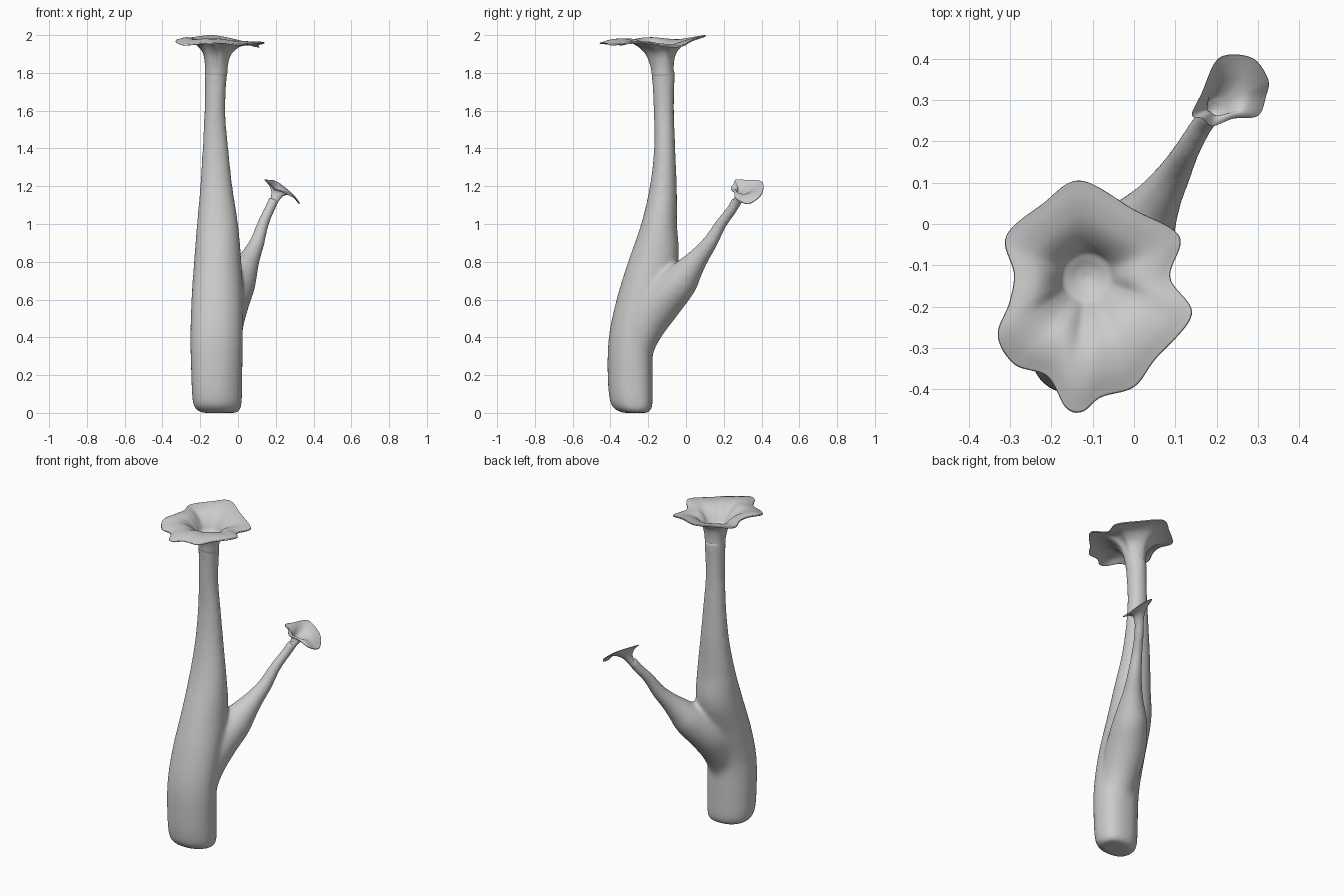
import bpy, bmesh, math
from mathutils import Vector

if "Cube" in bpy.data.objects:
    bpy.data.objects.remove(bpy.data.objects["Cube"])


def catmull(a, b, c, d, t):
    return [0.5 * (2 * q + (r - p) * t + (2 * p - 5 * q + 4 * r - s) * t * t
                   + (3 * q - p - 3 * r + s) * t ** 3) for p, q, r, s in zip(a, b, c, d)]


def spline(keys, steps, closed=False):
    n, out = len(keys), []
    pick = (lambda i: keys[i % n]) if closed else (lambda i: keys[max(0, min(n - 1, i))])
    for i in range(n if closed else n - 1):
        for k in range(steps):
            out.append(catmull(pick(i - 1), pick(i), pick(i + 1), pick(i + 2), k / steps))
    if not closed:
        out.append(list(keys[-1]))
    return out


def loft(bm, rings, start=True, end=True):
    loops = [[bm.verts.new(p) for p in ring] for ring in rings]
    for a, b in zip(loops, loops[1:]):
        for i in range(len(a)):
            j = (i + 1) % len(a)
            bm.faces.new((a[i], a[j], b[j], b[i]))
    if start:
        bm.faces.new(loops[0][::-1])
    if end:
        bm.faces.new(loops[-1])


def finish(bm, name):
    bmesh.ops.recalc_face_normals(bm, faces=bm.faces)
    for f in bm.faces:
        f.smooth = True
    me = bpy.data.meshes.new(name)
    bm.to_mesh(me)
    bm.free()
    ob = bpy.data.objects.new(name, me)
    bpy.context.collection.objects.link(ob)
    return ob


# Trunk: z, x min, x max, y min, y max
trunk = [(0.0, -0.19, -0.005, -0.335, -0.2), (0.015, -0.22, 0.012, -0.37, -0.185),
         (0.06, -0.24, 0.02, -0.402, -0.176), (0.2, -0.248, 0.023, -0.415, -0.176),
         (0.4, -0.252, 0.026, -0.409, -0.17), (0.6, -0.247, 0.028, -0.368, -0.11),
         (0.8, -0.233, 0.018, -0.307, -0.04), (1.0, -0.218, 0.001, -0.238, -0.047),
         (1.2, -0.201, -0.029, -0.192, -0.048), (1.4, -0.189, -0.05, -0.17, -0.056),
         (1.6, -0.179, -0.066, -0.172, -0.062), (1.82, -0.176, -0.056, -0.184, -0.058)]
rings = []
for z, x0, x1, y0, y1 in spline(trunk, 5):
    ring = []
    for i in range(48):
        a = 2 * math.pi * i / 48
        c, s = math.cos(a), math.sin(a)
        # squarer towards front-left and back-right, rounder on the other diagonal
        k = max(0, 1 - z / 1.1)
        n = 2 + (0.8 * k if c * s > 0 else -0.2 * k)
        ring.append(((x0 + x1) / 2 + (x1 - x0) / 2 * math.copysign(abs(c) ** (2 / n), c),
                     (y0 + y1) / 2 + (y1 - y0) / 2 * math.copysign(abs(s) ** (2 / n), s), z))
    rings.append(ring)
bm = bmesh.new()
loft(bm, rings)

# Side branch: x, y, z, radius
branch = [(-0.09, -0.29, 0.18, 0.095), (-0.085, -0.27, 0.34, 0.1), (-0.08, -0.22, 0.46, 0.108),
          (-0.057, -0.14, 0.58, 0.115), (-0.002, -0.037, 0.69, 0.098), (0.032, 0.016, 0.758, 0.076),
          (0.063, 0.065, 0.82, 0.056), (0.1, 0.126, 0.9, 0.042), (0.132, 0.185, 1.0, 0.033),
          (0.168, 0.245, 1.08, 0.030), (0.189, 0.27, 1.13, 0.031)]
path = spline(branch, 5)
rings = []
for i, p in enumerate(path):
    d = Vector(path[min(i + 1, len(path) - 1)][:3]) - Vector(path[max(i - 1, 0)][:3])
    u = d.cross(Vector((1, 0, 0))).normalized()
    v = d.normalized().cross(u)
    rings.append([Vector(p[:3]) + p[3] * (math.cos(2 * math.pi * k / 32) * u
                                          + math.sin(2 * math.pi * k / 32) * v) for k in range(32)])
loft(bm, rings)

# Fuse the trunk and branch into one soft body
stem = finish(bm, "forked_stem")
rem = stem.modifiers.new("Fuse", 'REMESH')
rem.mode = 'VOXEL'
rem.voxel_size = 0.01
rem.use_smooth_shade = True
sm = stem.modifiers.new("Soften", 'SMOOTH')
sm.factor = 0.5
sm.iterations = 28


def cap(name, outline, centre, neck, lean, radius, flare_z, thick, hump):
    """Funnel cap: flares from the neck circle out to a wavy rim and back in on top."""
    pts = spline(outline, 12, closed=True)
    cx, cy = centre
    pts.sort(key=lambda p: math.atan2(p[1] - cy, p[0] - cx))
    under = spline([(-0.03, -0.06), (0, 0.1), (0.01, 0.28), (0.04, 0.46), (0.09, 0.62), (0.18, 0.75),
                    (0.32, 0.86), (0.5, 0.95), (0.75, 1.0), (0.93, 1.0), (1, 1)], 3)
    top = spline([(0.988, 1), (0.93, 1), (0.75, 1.0), (0.5, 0.96), (0.32, 0.88), (0.18, 0.77),
                  (0.09, 0.67), (0.03, 0.59), (-0.03, 0.52), (-0.07, 0.47), (-0.12, 0.44)], 3)
    nx, ny, nz = neck

    def ring(t, h, lift):
        out = []
        for x, y, z in pts:
            a = math.atan2(y - cy, x - cx)
            r = radius * (1 if t >= 0 else max(0.04, 1 + t * 8))
            k = max(0, t)
            bx = nx + lean[0] * h + r * math.cos(a)
            by = ny + lean[1] * h + r * math.sin(a)
            droop = hump * math.sin(math.pi * k) * max(0, math.cos(a + 2.0))
            out.append((bx + (x - bx) * k, by + (y - by) * k,
                        nz + (flare_z - nz) * h + (z - flare_z) * k ** 1.3 + droop + lift))
        return out

    bm = bmesh.new()
    loft(bm, [ring(t, h, 0) for t, h in under] + [ring(t, h, thick) for t, h in top], start=False)
    return finish(bm, name)


# Large cap rim: x, y, z
cap("large_cap",
    [(-0.13, 0.105, 1.993), (-0.22, 0.05, 1.985), (-0.31, -0.03, 1.972), (-0.291, -0.12, 1.975),
     (-0.302, -0.19, 1.975), (-0.33, -0.27, 1.965), (-0.29, -0.34, 1.945), (-0.21, -0.37, 1.95),
     (-0.165, -0.445, 1.952), (-0.125, -0.455, 1.953), (-0.08, -0.42, 1.955), (0.0, -0.395, 1.945),
     (0.05, -0.33, 1.95), (0.14, -0.22, 1.957), (0.088, -0.13, 1.94), (0.11, -0.03, 1.937),
     (0.0, 0.035, 1.968)],
    (-0.11, -0.14), (-0.116, -0.121, 1.77), (0.004, -0.015), 0.058, 1.965, 0.007, 0.022)

# Small tilted cap rim: x, y, z
cap("small_cap",
    [(0.14, 0.265, 1.232), (0.165, 0.32, 1.23), (0.195, 0.39, 1.226), (0.23, 0.41, 1.205),
     (0.29, 0.4, 1.155), (0.325, 0.35, 1.112), (0.32, 0.31, 1.108), (0.3, 0.262, 1.135),
     (0.24, 0.255, 1.165), (0.19, 0.237, 1.185), (0.165, 0.255, 1.215)],
    (0.222, 0.315), (0.174, 0.255, 1.085), (0.043, 0.047), 0.024, 1.185, 0.004, 0.0)
